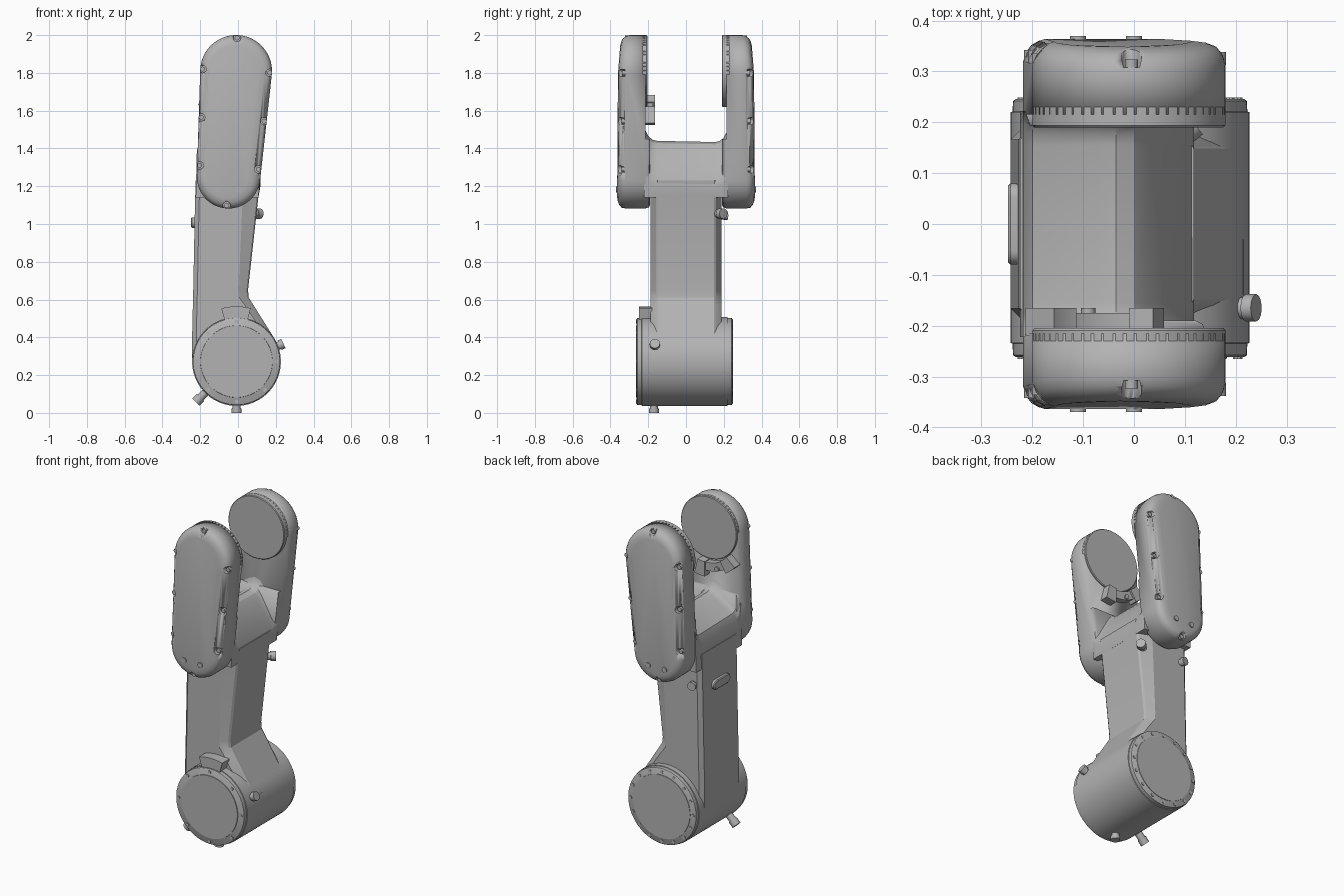
import bpy, bmesh
from math import sin, cos, radians, pi
from mathutils import Vector, Matrix

if "Cube" in bpy.data.objects:
    bpy.data.objects.remove(bpy.data.objects["Cube"])

grey = bpy.data.materials.new("machine grey")
grey.use_nodes = True
colour = (0.45, 0.45, 0.45, 1)
grey.diffuse_color = colour
grey.node_tree.nodes["Principled BSDF"].inputs["Base Color"].default_value = colour


def finish(name, bm, angle=35):
    bmesh.ops.recalc_face_normals(bm, faces=bm.faces)
    mesh = bpy.data.meshes.new(name)
    bm.to_mesh(mesh)
    bm.free()
    mesh.materials.append(grey)
    ob = bpy.data.objects.new(name, mesh)
    bpy.context.collection.objects.link(ob)
    bpy.ops.object.select_all(action="DESELECT")
    bpy.context.view_layer.objects.active = ob
    ob.select_set(True)
    bpy.ops.object.shade_smooth_by_angle(angle=radians(angle))
    return ob


def loft(name, rings, angle=35):
    """Closed solid through rings of equal point count."""
    bm = bmesh.new()
    rows = [[bm.verts.new(p) for p in ring] for ring in rings]
    n = len(rows[0])
    for a, b in zip(rows, rows[1:]):
        for i in range(n):
            j = (i + 1) % n
            bm.faces.new((a[i], a[j], b[j], b[i]))
    bm.faces.new(rows[0])
    bm.faces.new(rows[-1])
    return finish(name, bm, angle)


def add_rod(bm, start, direction, length, radius, segs=16):
    d = Vector(direction).normalized()
    mat = Matrix.Translation(Vector(start) + d * length / 2) @ d.to_track_quat("Z", "Y").to_matrix().to_4x4()
    bmesh.ops.create_cone(bm, cap_ends=True, segments=segs, radius1=radius,
                          radius2=radius, depth=length, matrix=mat)


def peg(name, start, direction, length, radius):
    bm = bmesh.new()
    add_rod(bm, start, direction, length, radius * 0.8)
    tip = Vector(start) + Vector(direction).normalized() * length * 0.6
    add_rod(bm, tip, direction, length * 0.4, radius, 12)
    return finish(name, bm)


def sector(name, cx, cz, r0, r1, a0, a1, y0, y1):
    """Arc-shaped block around an axis along y."""
    steps = [radians(a0 + (a1 - a0) * i / 8) for i in range(9)]
    outline = [(r1, a) for a in steps] + [(r0, a) for a in reversed(steps)]
    return loft(name, [[(cx + r * cos(a), y, cz + r * sin(a)) for r, a in outline]
                       for y in (y0, y1)])


# Base barrel with stepped end rings
BX, BZ, BR = -0.008, 0.272, 0.235


def turned(name, profile, cx, cz, segs=72):
    return loft(name, [[(cx + r * cos(2 * pi * i / segs), y, cz + r * sin(2 * pi * i / segs))
                        for i in range(segs)] for y, r in profile])


turned("base_barrel", [(-0.262, 0.224), (-0.258, 0.23), (-0.235, 0.231), (-0.234, BR),
                       (0.22, BR), (0.221, 0.231), (0.242, 0.23), (0.246, 0.224)], BX, BZ)
turned("front_cover", [(-0.266, 0.19), (-0.25, 0.193)], BX, BZ)
turned("back_cover", [(0.23, 0.195), (0.249, 0.193)], BX, BZ)

bm = bmesh.new()
for side, count, y in ((-1, 8, 0.26), (1, 16, 0.243)):
    for k in range(count):
        a = 2 * pi * k / count
        add_rod(bm, (BX + 0.212 * cos(a), side * y, BZ + 0.212 * sin(a)), (0, side, 0), 0.006, 0.01, 10)
finish("barrel_screws", bm)

sector("barrel_tab", BX, BZ, 0.22, 0.292, 75, 106, -0.25, -0.18)

# Fittings on the barrel
peg("bottom_fitting", (BX, -0.17, 0.06), (0, 0, -1), 0.06, 0.027)
peg("lower_fitting", (-0.16, -0.17, 0.12), (-1, 0, -1), 0.09, 0.027)
peg("side_fitting", (0.19, -0.165, 0.345), (0.9, 0, 0.4), 0.055, 0.027)
bm = bmesh.new()
bmesh.ops.create_cube(bm, size=1, matrix=Matrix.Translation((0.2, -0.085, 0.34)) @ Matrix.Diagonal((0.03, 0.11, 0.014, 1)))
finish("side_rib", bm)

# Column: chamfered section that narrows above the barrel
column = []
for z, x0, x1, cut in ((0.27, -0.243, 0.2, 0.04), (0.4, -0.243, 0.189, 0.04),
                       (0.57, -0.239, 0.082, 0.045), (0.61, -0.238, 0.057, 0.05),
                       (0.65, -0.237, 0.053, 0.05), (1.1, -0.228, 0.103, 0.08),
                       (1.23, -0.224, 0.118, 0.09)):
    h, c = 0.188, 0.022
    column.append([(x0, h - c, z), (x0 + c, h, z), (x1 - cut, h, z), (x1 - 0.008, h - 0.028, z),
                   (x1, h - 0.04, z), (x1, 0.04 - h, z), (x1 - 0.008, 0.028 - h, z),
                   (x1 - cut, -h, z), (x0 + c, -h, z), (x0, c - h, z)])
loft("column", column, 20)

# Saddle: ridged bridge sweeping up into both arms
saddle = []
for y, up in ((-0.222, 0.085), (-0.213, 0.05), (-0.198, 0.022), (-0.178, 0.006), (-0.155, 0),
              (0.155, 0), (0.178, 0.006), (0.198, 0.022), (0.213, 0.05), (0.222, 0.085)):
    roof = [(-0.218, 1.3), (-0.2, 1.345), (-0.07, 1.425), (-0.035, 1.437), (0.0, 1.425),
            (0.025, 1.395), (0.112, 1.24), (0.118, 1.2)]
    base = [(0.108, 1.14), (-0.224, 1.14)]
    saddle.append([(x, y, z + up - 0.02 * y) for x, z in roof] + [(x, y, z) for x, z in base])
loft("saddle", saddle, 25)

# Arms: tapered stadium shells, with notched screws round the rim
LOW, TOP = (-0.05, 1.25, 0.168), (-0.01, 1.81, 0.19)


def lean(z):
    return 0.02 * max(0, z - 1.75) / 0.25


def stadium(y, inset, shift, side):
    ring = []
    for (cx, cz, r), a0 in ((TOP, -6.1), (LOW, 177.9)):
        for i in range(29):
            a = radians(a0 + (184 if cx == TOP[0] else 176) * i / 28)
            z = cz + (r - inset) * sin(a)
            outer = lean(z) if y > 0.3 else 0
            ring.append((cx - shift + (r - inset) * cos(a), side * (y - outer), z))
    return ring


RIM = [(-0.005, 1.985), (-0.188, 1.82), (0.168, 1.8), (-0.195, 1.565), (0.138, 1.545),
       (-0.203, 1.31), (0.107, 1.29), (-0.06, 1.098)]

for side, label in ((-1, "front"), (1, "back")):
    arm = loft(label + "_arm", [stadium(y, d, s, side) for y, d, s in
                                ((0.19, 0.02, 0), (0.197, 0.006, 0), (0.215, 0, 0), (0.32, 0, 0),
                                 (0.338, 0.005, 0), (0.352, 0.016, 0), (0.36, 0.034, 0.004),
                                 (0.364, 0.055, 0.012))])
    # trim the inner face back above the saddle so the disc stands proud
    trim = bmesh.new()
    bmesh.ops.create_cube(trim, size=1, matrix=Matrix.Translation((0, side * 0.115, 1.75)) @ Matrix.Diagonal((0.8, 0.2, 0.6, 1)))
    notch = bmesh.new()
    screws = bmesh.new()
    for x, z in RIM:
        y = 0.327 - lean(z)
        add_rod(notch, (x, side * y, z), (0, side, 0), 0.08, 0.02, 16)
        add_rod(screws, (x, side * (y - 0.01), z), (0, side, 0), 0.025, 0.013, 12)
    for x in (-0.11, 0.0):
        add_rod(screws, (x, side * 0.35, 1.182), (0, side, 0), 0.02, 0.016, 12)
    finish(label + "_arm_screws", screws)
    for cutter in (finish("trim_cutter", trim), finish("notch_cutter", notch)):
        cutter.hide_render = True
        mod = arm.modifiers.new("cut", "BOOLEAN")
        mod.operation = "DIFFERENCE"
        mod.solver = "EXACT"
        mod.object = cutter
        bpy.context.view_layer.objects.active = arm
        bpy.ops.object.modifier_apply(modifier=mod.name)
        bpy.data.objects.remove(cutter)
    # joint disc on the inner face
    inner = 0.205 if side < 0 else 0.19
    turned(label + "_joint_disc", [(side * inner, 0.186), (side * (inner + 0.004), 0.19),
                                   (side * 0.23, 0.19)], TOP[0], TOP[1])

# Arc bracket under the front joint disc
sector("bracket_bar", TOP[0], TOP[1], 0.2, 0.25, 222, 283, -0.22, -0.175)
sector("bracket_left_block", TOP[0], TOP[1], 0.195, 0.285, 270, 284, -0.22, -0.165)
sector("bracket_right_block", TOP[0], TOP[1], 0.195, 0.27, 221, 238, -0.22, -0.165)
peg("bracket_fitting", (-0.09, -0.2, 1.59), (0, 1, 0), 0.035, 0.014)

# Oblong plate on the column's side
plate = []
for x, r in ((-0.215, 0.028), (-0.243, 0.028), (-0.248, 0.023)):
    ring = []
    for cy, a0 in ((0.052, -90), (-0.052, 90)):
        for i in range(11):
            a = radians(a0 + 18 * i)
            ring.append((x, cy + r * cos(a), 1.007 + r * sin(a)))
    plate.append(ring)
loft("oblong_plate", plate)

# Fittings beneath the back arm
peg("left_arm_fitting", (0.06, 0.15, 1.055), (0.6, 0.5, 0), 0.075, 0.028)
peg("right_arm_fitting", (-0.18, 0.17, 1.045), (-0.2, 1, 0), 0.05, 0.025)
